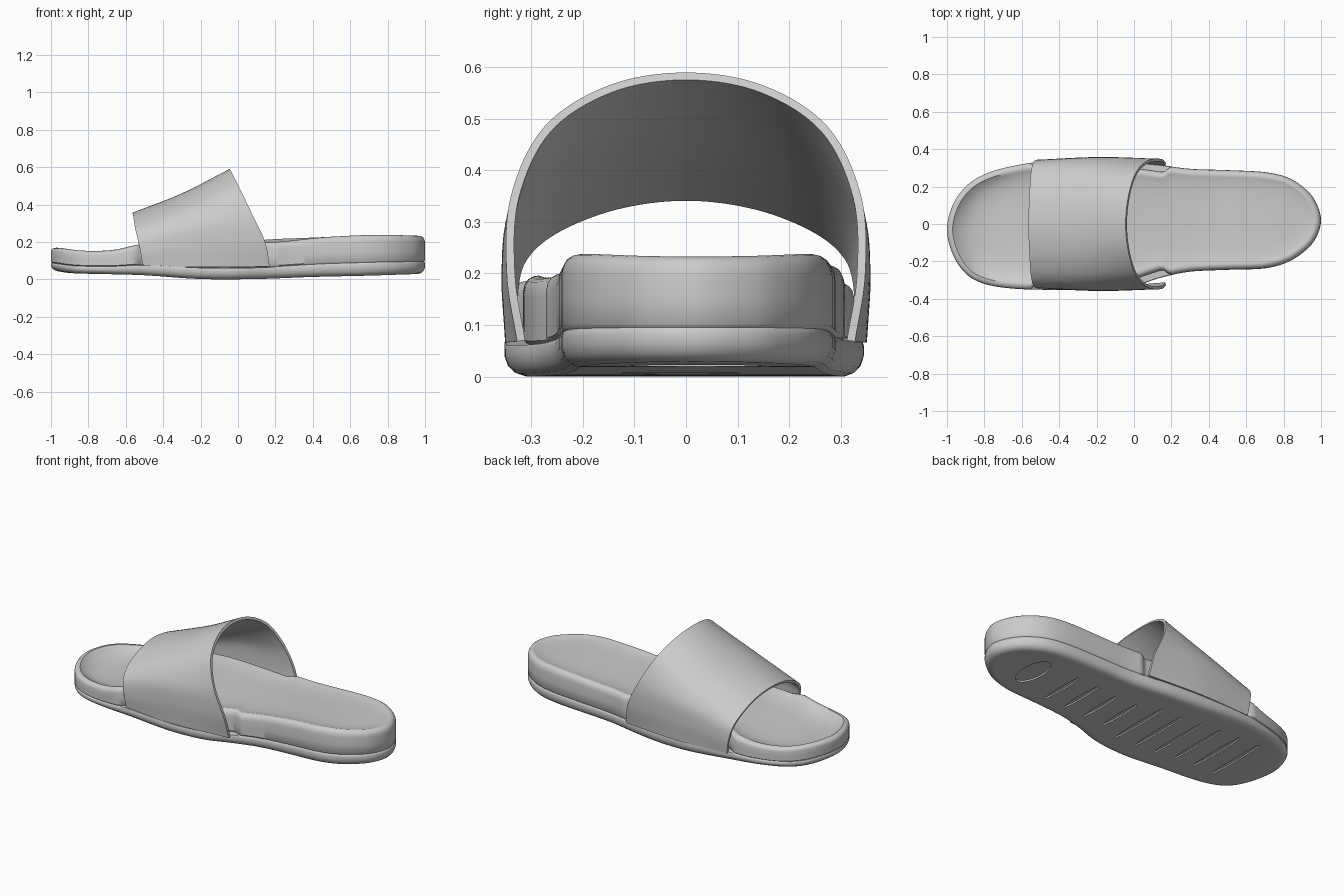
import bpy, bmesh
from mathutils import Vector

if "Cube" in bpy.data.objects:
    bpy.data.objects.remove(bpy.data.objects["Cube"])


def spline(pts, steps, closed=False):
    """Catmull-Rom points through a list of tuples."""
    p = [Vector(a) for a in pts]
    n = len(p)
    get = (lambda i: p[i % n]) if closed else (
        lambda i: 2 * p[0] - p[1] if i < 0 else 2 * p[-1] - p[-2] if i >= n else p[i])
    out = []
    for i in range(n if closed else n - 1):
        a, b, c, d = get(i - 1), get(i), get(i + 1), get(i + 2)
        for s in range(steps):
            t = s / steps
            out.append(0.5 * (2 * b + (c - a) * t + (2 * a - 5 * b + 4 * c - d) * t * t
                              + (3 * b - a - 3 * c + d) * t ** 3))
    return out if closed else out + [p[-1].copy()]


def curve(table):
    """Smooth height function of x from a few (x, value) pairs."""
    def f(x):
        n = len(table)
        x = min(max(x, table[0][0]), table[-1][0])
        i = next(k for k in range(n - 1) if x <= table[k + 1][0])
        def slope(k):
            a, b = table[max(k - 1, 0)], table[min(k + 1, n - 1)]
            return (b[1] - a[1]) / (b[0] - a[0])
        (x0, y0), (x1, y1) = table[i], table[i + 1]
        h = x1 - x0
        t = (x - x0) / h
        return (y0 * (1 + 2 * t) * (1 - t) ** 2 + y1 * t * t * (3 - 2 * t)
                + h * slope(i) * t * (1 - t) ** 2 - h * slope(i + 1) * t * t * (1 - t))
    return f


def make(name, bm):
    me = bpy.data.meshes.new(name)
    bm.to_mesh(me)
    bm.free()
    ob = bpy.data.objects.new(name, me)
    bpy.context.collection.objects.link(ob)
    return ob


def activate(ob):
    bpy.ops.object.select_all(action='DESELECT')
    ob.select_set(True)
    bpy.context.view_layer.objects.active = ob


def smooth_step(a, b, x):
    t = min(max((x - a) / (b - a), 0), 1)
    return t * t * (3 - 2 * t)


# Sole outline: x, inner side y, outer side y
stations = [(-1, -.03, -.03), (-.97, .10, -.16), (-.9, .2, -.265), (-.8, .265, -.32),
            (-.65, .31, -.345), (-.45, .338, -.352), (-.2, .345, -.35), (0, .335, -.33),
            (.15, .315, -.285), (.3, .295, -.255), (.5, .288, -.245), (.7, .277, -.237),
            (.83, .245, -.2), (.93, .175, -.13), (.98, .1, -.06), (1, .02, .02)]
loop = spline([(x, a) for x, a, b in stations]
              + [(x, b) for x, a, b in stations[-2:0:-1]], 8, True)
N = len(loop)
M = N // 2

top = curve([(-1, .17), (-.95, .168), (-.85, .155), (-.75, .152), (-.65, .16), (-.52, .188),
             (-.35, .2), (0, .2), (.2, .207), (.5, .228), (.75, .238), (1, .232)])
bottom = curve([(-1, .05), (-.9, .034), (-.7, .028), (-.5, .022), (-.2, .002), (.1, .002),
                (.4, .013), (.7, .02), (1, .03)])
dish = curve([(-1, .04), (-.75, .04), (-.55, .03), (-.3, .016), (.2, .014), (1, .012)])


def ledge(x):
    """Sidewall recess that receives the strap."""
    return .036 * smooth_step(-.55, -.51, x) * (1 - smooth_step(.16, .2, x))


def ring(inset, f, recessed, t=1, dip=False):
    pts = []
    for k, p in enumerate(loop):
        tan = (loop[(k + 1) % N] - loop[k - 1]).normalized()
        q = p + Vector((tan.y, -tan.x)) * (inset + (ledge(p.x) if recessed else 0))
        mid = Vector((min(max(p.x, -.72), .78), (p.y + loop[-k % N].y) / 2))
        q = mid.lerp(q, t)
        lo, hi = bottom(q.x), top(q.x) + .03 * q.y * (1 - smooth_step(.2, .5, abs(q.x)))
        z = lo + (hi - lo) * f - (dish(q.x) * (1 - t ** 5) if dip else 0)
        pts.append((q.x, q.y, z))
    return pts


# Sole with rounded edges, strap ledge and dished footbed
rings = [ring(.035, 0, False, t) for t in (.06, .4, .75, .93)]
rings += [ring(i, f, r) for i, f, r in [
    (.035, 0, 0), (.018, .03, 0), (.006, .09, 0), (0, .18, 0), (0, .27, 0), (.003, .315, 0),
    (.006, .325, 1), (0, .36, 1), (0, .6, 1), (0, .82, 1), (.003, .9, 1), (.01, .96, 1),
    (.02, .99, 1), (.03, 1, 1)]]
rings += [ring(.03, 1, True, t, True) for t in (.96, .9, .84, .76, .65, .5, .35, .2, .06)]
bm = bmesh.new()
vs = [[bm.verts.new(c) for c in r] for r in rings]
for a, b in zip(vs, vs[1:]):
    for k in range(N):
        bm.faces.new((a[k], a[(k + 1) % N], b[(k + 1) % N], b[k]))
for r in (vs[0], vs[-1]):
    bm.faces.new((r[0], r[1], r[-1]))
    for k in range(1, M - 1):
        bm.faces.new((r[k], r[k + 1], r[N - k - 1], r[N - k]))
    bm.faces.new((r[M - 1], r[M], r[M + 1]))
bmesh.ops.recalc_face_normals(bm, faces=bm.faces)
sole = make("sole", bm)

# Shallow tread slots and heel oval cut in the underside
bm = bmesh.new()


def tread(x, y, sx, sy):
    r = bmesh.ops.create_cone(bm, cap_ends=True, segments=24, radius1=1, radius2=1, depth=.02)
    for v in r['verts']:
        v.co = Vector((v.co.x * sx + x, v.co.y * sy + y, v.co.z + bottom(x) - .002))


for i in range(10):
    tread(-.72 + i * .135, -.01, .014, .2 if i < 6 else .14)
tread(.72, .02, .06, .13)
cutter = make("tread_cutter", bm)
cutter.hide_render = True
activate(sole)
mod = sole.modifiers.new("tread", 'BOOLEAN')
mod.operation = 'DIFFERENCE'
mod.solver = 'EXACT'
mod.object = cutter
bpy.ops.object.modifier_apply(modifier=mod.name)
bpy.data.objects.remove(cutter)
bpy.ops.object.shade_smooth_by_angle(angle=.7)

# Strap: three half arches (x, y, z) mirrored and lofted front to back
front = [(-.51, .338, .068), (-.522, .343, .15), (-.54, .325, .23), (-.553, .26, .29),
         (-.56, .14, .338), (-.565, 0, .356)]
middle = [(-.17, .351, .066), (-.18, .358, .2), (-.22, .343, .305), (-.26, .275, .39),
          (-.29, .15, .443), (-.3, 0, .46)]
rear = [(.17, .328, .068), (.145, .348, .2), (.075, .34, .35), (.01, .275, .485),
        (-.03, .15, .565), (-.045, 0, .59)]
arches = []
for half in (front, middle, rear):
    arches.append(spline([(x, -y, z) for x, y, z in half]
                         + [(x, y, z) for x, y, z in half[-2::-1]], 8))
bm = bmesh.new()
rows = [[bm.verts.new(c) for c in spline(s, 12)] for s in zip(*arches)]
for a, b in zip(rows, rows[1:]):
    for j in range(len(a) - 1):
        bm.faces.new((a[j], a[j + 1], b[j + 1], b[j]))
strap = make("strap", bm)
mod = strap.modifiers.new("thickness", 'SOLIDIFY')
mod.thickness = .016
mod.offset = -1
activate(strap)
bpy.ops.object.modifier_apply(modifier=mod.name)
bpy.ops.object.shade_smooth_by_angle(angle=.7)
